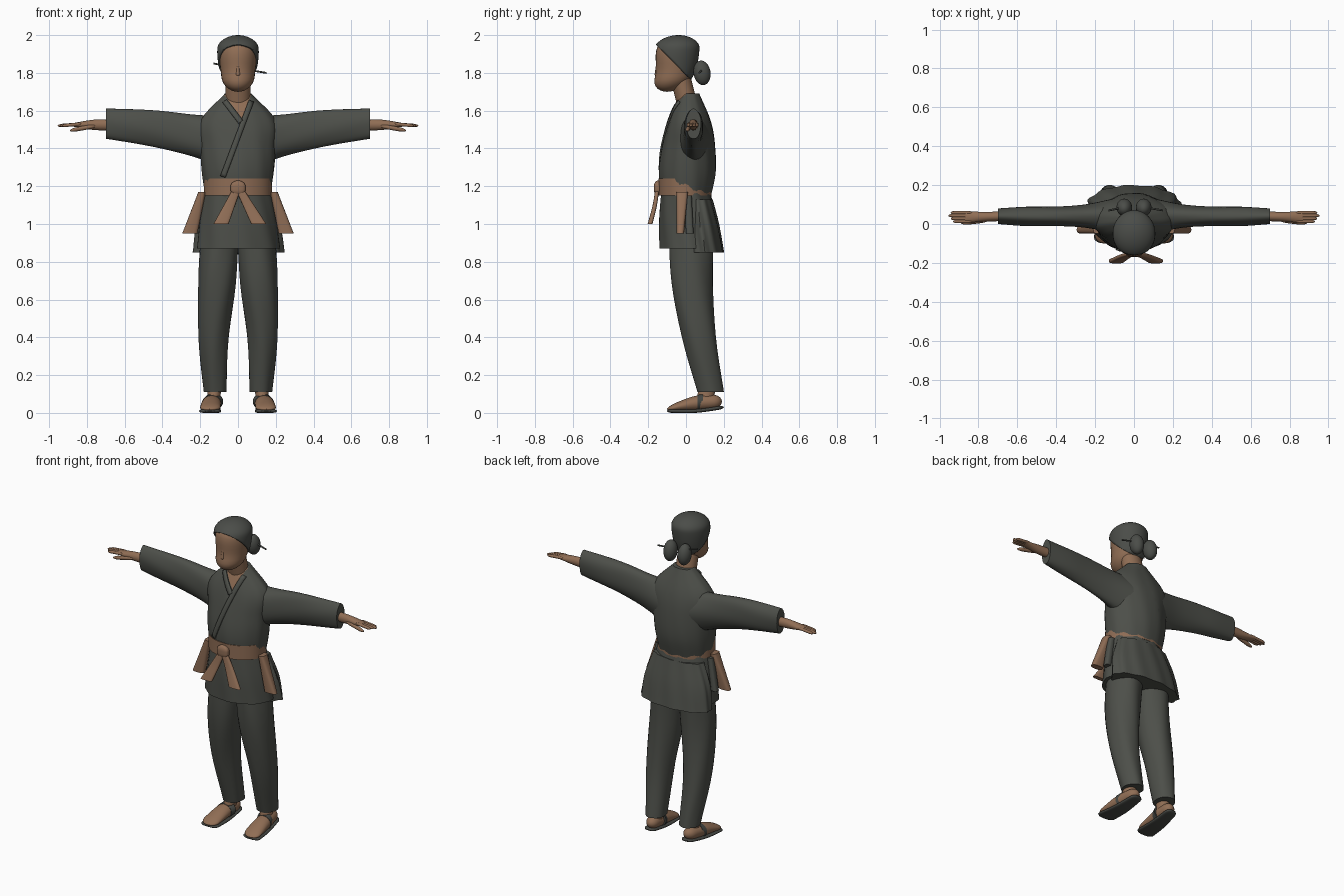
import bpy, bmesh, math
from mathutils import Vector
from mathutils.bvhtree import BVHTree

if bpy.data.objects.get("Cube"):
    bpy.data.objects.remove(bpy.data.objects["Cube"])


def material(name, red, green, blue):
    mat = bpy.data.materials.new(name)
    mat.use_nodes = True
    mat.diffuse_color = (red, green, blue, 1)
    mat.node_tree.nodes["Principled BSDF"].inputs["Base Color"].default_value = mat.diffuse_color
    return mat


CLOTH = material("charcoal cloth", .074, .078, .067)
HAIR = material("dark hair", .07, .074, .066)
SKIN = material("tan skin", .28, .155, .09)
BELT = material("brown belt", .27, .15, .09)
SOLE = material("dark sandal", .06, .063, .056)


def finish(name, bm, *mats, mirror=False):
    mesh = bpy.data.meshes.new(name)
    bm.to_mesh(mesh)
    bm.free()
    for mat in mats:
        mesh.materials.append(mat)
    mesh.polygons.foreach_set("use_smooth", [True] * len(mesh.polygons))
    mesh.set_sharp_from_angle(angle=math.radians(50))
    ob = bpy.data.objects.new(name, mesh)
    bpy.context.collection.objects.link(ob)
    if mirror:
        ob.modifiers.new("mirror", "MIRROR").use_mirror_merge = False
    return ob


def thicken(ob, thickness, offset):
    mod = ob.modifiers.new("thickness", "SOLIDIFY")
    mod.thickness, mod.offset = thickness, offset


def sample(points, t):
    """Smooth curve through evenly spaced points, t from start to end."""
    pts = [Vector(p) for p in points]
    if len(pts) == 1:
        return pts[0]
    pts = [2 * pts[0] - pts[1], *pts, 2 * pts[-1] - pts[-2]]
    i = min(int(t * (len(pts) - 3)), len(pts) - 4)
    t = t * (len(pts) - 3) - i
    a, b, c, d = pts[i:i + 4]
    return b + t / 2 * (c - a + t * (2 * a - 5 * b + 4 * c - d + t * (3 * (b - c) + d - a)))


def loft_mesh(path, sizes, axis="z", sides=32, rows=20, power=2, cap=0, fold=0, folds=7):
    """Oval sections square to one axis; cap is the share of the length rounded off at each end."""
    main = "xyz".index(axis)
    u, v = [k for k in range(3) if k != main]
    bm = bmesh.new()
    loops = []
    for row in range(rows + 1):
        t = (1 - math.cos(math.pi * row / rows)) / 2
        centre, size = sample(path, t), sample(sizes, t)
        end = min(t, 1 - t)
        if end < cap:
            size = size * max(math.sqrt(1 - (1 - end / cap) ** 2), .02)
        loop = []
        for k in range(sides):
            angle = math.tau * k / sides
            c, s = math.cos(angle), math.sin(angle)
            ripple = 1 + fold * math.sin(folds * angle + 9 * centre[main])
            p = centre.copy()
            p[u] += size.x * ripple * math.copysign(abs(c) ** (2 / power), c)
            p[v] += size.y * ripple * math.copysign(abs(s) ** (2 / power), s)
            loop.append(bm.verts.new(p))
        loops.append(loop)
    for low, high in zip(loops, loops[1:]):
        for k in range(sides):
            bm.faces.new((low[k - 1], low[k], high[k], high[k - 1]))
    bm.faces.new(loops[0])
    bm.faces.new(loops[-1])
    bmesh.ops.recalc_face_normals(bm, faces=bm.faces)
    return bm


def loft(name, mat, path, sizes, mirror=False, **options):
    return finish(name, loft_mesh(path, sizes, **options), mat, mirror=mirror)


def cut(bm, point, normal, **options):
    bmesh.ops.bisect_plane(bm, geom=bm.verts[:] + bm.edges[:] + bm.faces[:],
                           plane_co=point, plane_no=normal, **options)


# Jacket body with an open V neck cut into its faces
bm = loft_mesh([(0, 0, 1.14), (0, .01, 1.32), (0, .02, 1.5), (0, .02, 1.69)],
               [(.17, .13), (.19, .15), (.2, .14), (.2, .11), (.07, .05)],
               sides=48, rows=28, fold=.01, folds=11)
body_tree = BVHTree.FromBMesh(bm)
neck_tip = Vector((.02, 0, 1.56))
neck_sides = [Vector((-5, 0, 2)), Vector((4, 0, 3))]
for normal in neck_sides:
    cut(bm, neck_tip, normal)
for face in bm.faces:
    offset = face.calc_center_median() - neck_tip
    face.material_index = int(offset.y < 0 and all(offset.dot(n) > 0 for n in neck_sides))
finish("jacket_body", bm, CLOTH, SKIN)


def lapel(name, start, end, half_width=.014, rows=24):
    """Thin raised band that follows the front of the jacket."""
    bm = bmesh.new()
    start, end = Vector(start), Vector(end)
    across = (end - start).cross(Vector((0, 1, 0))).normalized() * half_width
    previous = None
    for row in range(rows + 1):
        line = []
        for side in (-1, 0, 1):
            p = start.lerp(end, row / rows) + across * side
            hit = body_tree.ray_cast(p, Vector((0, 1, 0)))[0]
            line.append(bm.verts.new(hit - Vector((0, .005, 0))))
        if previous:
            for k in range(2):
                bm.faces.new((previous[k], previous[k + 1], line[k + 1], line[k]))
        previous = line
    thicken(finish(name, bm, CLOTH), .008, 0)


lapel("right_lapel", (-.07, -1, 1.65), (.015, -1, 1.54))
lapel("left_lapel", (.07, -1, 1.65), (-.08, -1, 1.25))

# Sleeves
loft("sleeve", CLOTH, [(.1, .04, 1.44), (.4, .04, 1.5), (.7, .04, 1.53)],
     [(.09, .13), (.06, .11), (.05, .1), (.05, .09), (.04, .08)],
     mirror=True, axis="x", fold=.02, folds=5)

# Hands with separate fingers
loft("palm", SKIN, [(.66, .04, 1.525), (.87, .035, 1.525)],
     [(.025, .03), (.025, .027), (.03, .01)], mirror=True, axis="x", sides=20)
for i, finger in enumerate(("index", "middle", "ring", "little")):
    y = .013 + .015 * i
    loft(finger + "_finger", SKIN, [(.83, y, 1.53), (.955 - .012 * abs(i - 2), y, 1.52)],
         [(.009, .009)], mirror=True, axis="x", sides=10, rows=10, cap=.2)
loft("thumb", SKIN, [(.75, .02, 1.52), (.89, .005, 1.495)],
     [(.012, .012)], mirror=True, axis="x", sides=10, rows=10, cap=.3)

# Trousers
loft("trouser_leg", CLOTH, [(.12, .13, .11), (.13, .07, .4), (.11, .03, .7), (.09, .03, 1)],
     [(.06, .07), (.08, .09), (.1, .11), (.1, .12)], mirror=True, fold=.02, folds=5)

# Jacket skirt: wrapped front and wider back panel
loft("jacket_skirt", CLOTH, [(0, .02, .87), (0, 0, 1.17)],
     [(.22, .16), (.2, .15), (.175, .13)], sides=56, fold=.015, folds=9)
loft("jacket_skirt_back", CLOTH, [(0, .1, .85), (0, .07, 1.13)],
     [(.24, .1), (.22, .09), (.17, .07)], sides=56, fold=.03, folds=11)

# Belt, knot and hanging ends
loft("belt", BELT, [(0, -.005, 1.15), (0, -.005, 1.24)], [(.18, .14)], sides=48, rows=6)
loft("belt_knot", BELT, [(0, -.15, 1.15), (0, -.15, 1.23)], [(.04, .02)], cap=.4, power=3)
for name, x in (("right_belt_end", -.09), ("left_belt_end", .11)):
    loft(name, BELT, [(x, -.19, 1), (x / 2, -.165, 1.1), (0, -.15, 1.2)],
         [(.04, .013), (.02, .01)], sides=20, power=3)
loft("side_belt_end", BELT, [(.255, -.03, .95), (.19, -.02, 1.17)],
     [(.04, .02), (.02, .03)], mirror=True, sides=20, power=3)
loft("side_cloth_end", CLOTH, [(.22, .02, .95), (.18, .01, 1.15)],
     [(.02, .02)], mirror=True, sides=16, power=3)

# Neck, head and nose
loft("neck", SKIN, [(0, .02, 1.58), (0, -.03, 1.78)], [(.065, .055)])
head_path = [(0, -.1, 1.7), (0, -.06, 1.8), (0, -.05, 1.9), (0, -.04, 1.99)]
head_sizes = [(.08, .09), (.09, .1), (.1, .11), (.09, .1)]
loft("head", SKIN, head_path, head_sizes, cap=.25)
loft("nose", SKIN, [(0, -.15, 1.78), (0, -.15, 1.85)], [(.015, .018), (.005, .008)], sides=16, cap=.2)

# Swept-back hair shell, trimmed along a slanted hairline
bm = loft_mesh([(x, y, z + .01) for x, y, z in head_path],
               [(a + .01, b + .01) for a, b in head_sizes], sides=40, rows=28, cap=.25)
cut(bm, (0, -.15, 1.94), (0, 1, 1), clear_inner=True)
thicken(finish("hair_cap", bm, HAIR), .01, -1)

# Twin buns and hair sticks
loft("hair_bun", HAIR, [(.05, .09, 1.735), (.05, .08, 1.865)], [(.04, .045)], mirror=True, cap=.5)
loft("left_hair_stick", HAIR, [(.03, .09, 1.82), (.15, .07, 1.8)], [(.005, .005)], axis="x", sides=10, rows=4)
loft("right_hair_stick", HAIR, [(-.03, .09, 1.83), (-.13, .07, 1.85)], [(.005, .005)], axis="x", sides=10, rows=4)

# Feet, sandal soles and straps
loft("foot", SKIN, [(.15, -.1, .02), (.14, .05, .05), (.13, .19, .06)],
     [(.055, .015), (.05, .04), (.035, .035)], mirror=True, axis="y", cap=.15)
loft("ankle", SKIN, [(.13, .1, .07), (.12, .12, .16)], [(.035, .045)], mirror=True, sides=20, rows=6)
loft("sandal_sole", SOLE, [(.15, -.1, .01), (.14, .05, .01), (.13, .2, .03)],
     [(.06, .01), (.05, .01), (.035, .01)], mirror=True, axis="y", cap=.1, power=3)
loft("sandal_strap", SOLE, [(.14, .06, .05), (.13, .09, .06)], [(.052, .044)],
     mirror=True, axis="y", rows=6)
